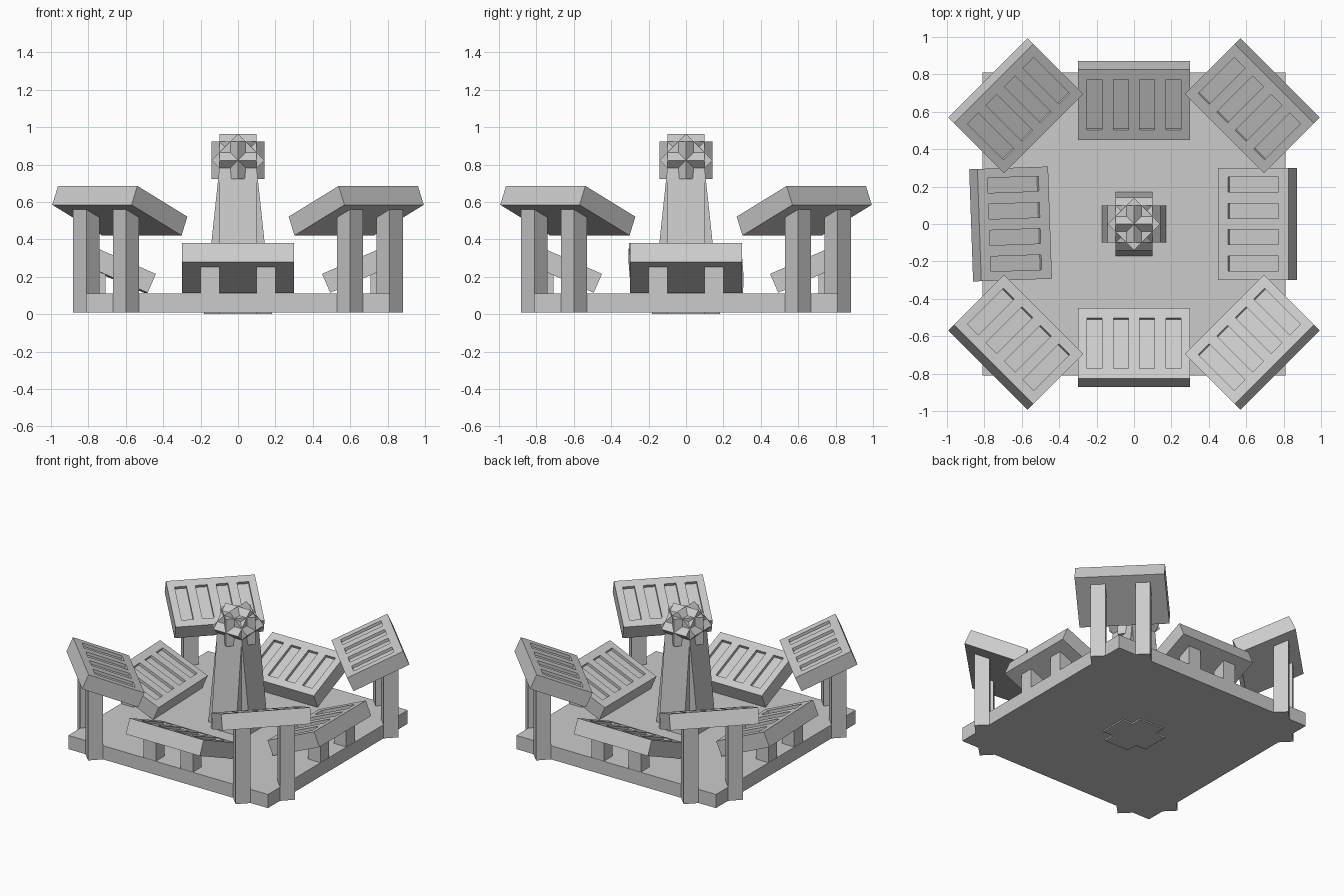
import bpy
import bmesh
from math import radians, pi
from mathutils import Matrix, Vector

if "Cube" in bpy.data.objects:
    bpy.data.objects.remove(bpy.data.objects["Cube"], do_unlink=True)

grey = bpy.data.materials.new("plain grey")
GREY = (0.6, 0.6, 0.6, 1)
grey.use_nodes = True
grey.diffuse_color = GREY
grey.node_tree.nodes["Principled BSDF"].inputs["Base Color"].default_value = GREY


def finish(name, bm, matrix=Matrix()):
    mesh = bpy.data.meshes.new(name)
    bmesh.ops.recalc_face_normals(bm, faces=bm.faces)
    bm.to_mesh(mesh)
    bm.free()
    mesh.materials.append(grey)
    obj = bpy.data.objects.new(name, mesh)
    obj.matrix_world = matrix
    bpy.context.collection.objects.link(obj)
    return obj


def box_bm(size):
    bm = bmesh.new()
    bmesh.ops.create_cube(bm, size=1)
    bmesh.ops.scale(bm, vec=size, verts=bm.verts)
    return bm


def turn(angle, axis="Z"):
    return Matrix.Rotation(angle, 4, axis)


def post(name, heading, x, y, bottom, top):
    place = turn(heading) @ Matrix.Translation((x, y, (bottom + top) / 2))
    finish(name, box_bm((0.1, 0.1, top - bottom)), place)


# Tilted panel with four slots sunk into its upper face
PANEL = Vector((0.6, 0.412, 0.11))
SLOT_CENTRES = [-0.21, -0.07, 0.07, 0.21]
SLOT_HALF, SLOT_REACH, SLOT_DEPTH = 0.04, 0.148, 0.02


def panel(name, heading, radius, height, twist=0):
    bm = box_bm(PANEL)

    def cut(point, normal):
        bmesh.ops.bisect_plane(bm, geom=bm.verts[:] + bm.edges[:] + bm.faces[:],
                               plane_co=point, plane_no=normal)

    for c in SLOT_CENTRES:
        for side in (-1, 1):
            cut((c + side * SLOT_HALF, 0, 0), (1, 0, 0))
    for side in (-1, 1):
        cut((0, side * SLOT_REACH, 0), (0, 1, 0))
    bm.normal_update()
    slots = []
    for f in bm.faces:
        mid = f.calc_center_median()
        in_slot = any(abs(mid.x - c) < SLOT_HALF / 2 for c in SLOT_CENTRES)
        if f.normal.z > 0.9 and abs(mid.y) < SLOT_REACH and in_slot:
            slots.append(f)
    bmesh.ops.inset_individual(bm, faces=slots, thickness=0, depth=-SLOT_DEPTH)
    place = (turn(heading) @ Matrix.Translation((0, -radius, height))
             @ turn(twist) @ turn(radians(-23.5), "X"))
    finish(name, bm, place)


# Square base plate
finish("base", box_bm((1.62, 1.62, 0.1)), Matrix.Translation((0, 0, 0.06)))

# Low stands along the sides and tall stands on the corners
sides = ["front", "left", "back", "right"]
corners = ["front_left", "back_left", "back_right", "front_right"]
for i in range(4):
    heading = i * pi / 2
    twist = radians(2) if sides[i] == "right" else 0
    panel(sides[i] + "_panel", heading, 0.66, 0.247, twist)
    panel(corners[i] + "_panel", heading + pi / 4, 0.894, 0.553)
    for s in (-1, 1):
        end = "_a" if s < 0 else "_b"
        post(sides[i] + "_leg" + end, heading, s * 0.15, -0.758, 0.02, 0.255)
        post(corners[i] + "_leg" + end, heading + pi / 4, s * 0.15, -0.997, 0.01, 0.56)

# Central tower of two crossed, tapering slabs
for name, angle in (("tower_slab_a", 0), ("tower_slab_b", pi / 2)):
    bm = box_bm((0.2, 0.366, 0.78))
    for v in bm.verts:
        if v.co.z > 0:
            v.co.y *= 0.546
    finish(name, bm, turn(angle) @ Matrix.Translation((0, 0, 0.39)))

# Star on top: three cubes, each turned half a quarter about its own axis
for axis in "XYZ":
    finish("star_cube_" + axis.lower(), box_bm((0.2, 0.2, 0.2)),
           Matrix.Translation((0, 0, 0.822)) @ turn(pi / 4, axis))
